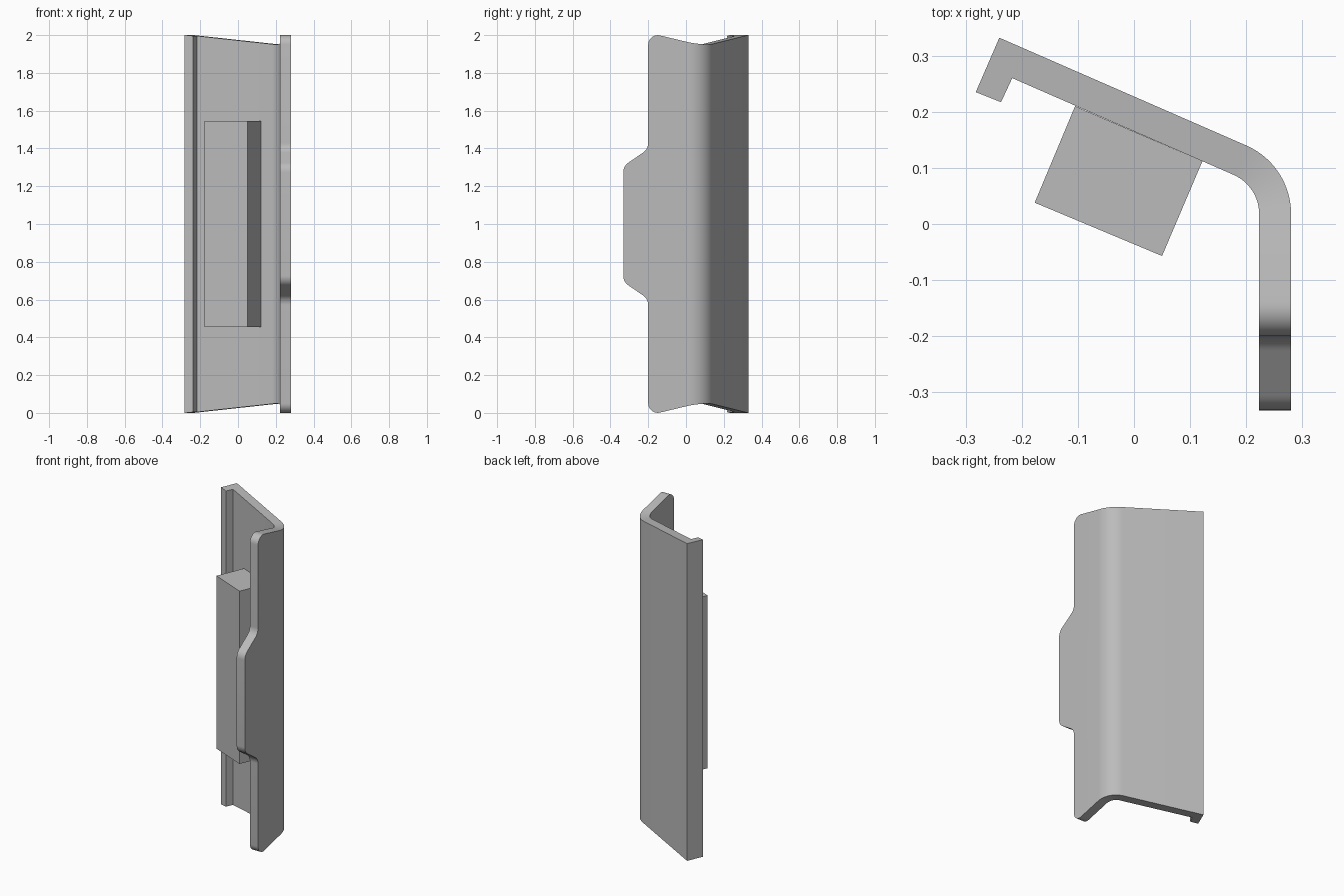
import bpy, bmesh, math
from mathutils import Vector

cube = bpy.data.objects.get("Cube")
if cube:
    bpy.data.objects.remove(cube)

grey = bpy.data.materials.new("plain grey")
grey.use_nodes = True
colour = (0.5, 0.5, 0.5, 1)
grey.diffuse_color = colour
grey.node_tree.nodes["Principled BSDF"].inputs["Base Color"].default_value = colour


def finish(name, bm):
    bmesh.ops.recalc_face_normals(bm, faces=bm.faces)
    mesh = bpy.data.meshes.new(name)
    bm.to_mesh(mesh)
    bm.free()
    obj = bpy.data.objects.new(name, mesh)
    bpy.context.collection.objects.link(obj)
    mesh.materials.append(grey)
    return obj


def fillet(before, corner, after, r, steps=8):
    """Points of a rounded 2D corner."""
    a, c, b = Vector(before), Vector(corner), Vector(after)
    u, v = (a - c).normalized(), (b - c).normalized()
    half = u.angle(v) / 2
    centre = c + (u + v).normalized() * r / math.sin(half)
    start = c + u * r / math.tan(half) - centre
    end = c + v * r / math.tan(half) - centre
    sweep = start.angle_signed(end)
    points = []
    for i in range(steps + 1):
        t = -sweep * i / steps
        points.append(centre + Vector((start.x * math.cos(t) - start.y * math.sin(t),
                                       start.x * math.sin(t) + start.y * math.cos(t))))
    return points


# Sheet dimensions
INNER, OUTER = 0.223, 0.28
BEND = Vector((0.147, 0.018))
R_IN, R_OUT = INNER - BEND.x, OUTER - BEND.x
TURN = math.radians(66.4)
ARM_SLOPE, PLATE_SLOPE = -0.24, 0.1
JOIN_Z = 1.961

bm = bmesh.new()

# Side arm: stepped outline with rounded corners, mirrored about mid height
corners = [(BEND.y, JOIN_Z), (-0.2, 2.013), (-0.2, 1.397), (-0.332, 1.306), (-0.332, 1.0)]
radii = [0.05, 0.06, 0.06]
outline = [Vector(corners[0])]
for i, r in enumerate(radii):
    outline += fillet(corners[i], corners[i + 1], corners[i + 2], r)
outline += [Vector((p.x, 2 - p.y)) for p in reversed(outline)]
arm_in = [bm.verts.new((INNER, p.x, p.y)) for p in outline]
arm_out = [bm.verts.new((OUTER, p.x, p.y)) for p in outline]
bm.faces.new(arm_in)
bm.faces.new(arm_out)
for i in range(len(outline) - 1):
    bm.faces.new((arm_in[i], arm_in[i + 1], arm_out[i + 1], arm_out[i]))

# Bend, back plate and hooked lip: lofted sections of inner and outer edges
sections = []
length = TURN * (R_IN + R_OUT) / 2
STEPS = 14
for i in range(1, STEPS + 1):
    a = TURN * i / STEPS
    s = length * i / STEPS
    z = JOIN_Z + ARM_SLOPE * s + (PLATE_SLOPE - ARM_SLOPE) * s * s / (2 * length)
    ray = Vector((math.cos(a), math.sin(a)))
    sections.append([(*(BEND + ray * r), z) for r in (R_IN, R_OUT)])
along = Vector((-math.sin(TURN), math.cos(TURN)))
bend_end = Vector(sections[-1][1][:2])
bend_z = z
for pair in (((-0.217, 0.26), (-0.24, 0.332)), ((-0.237, 0.217), (-0.282, 0.235))):
    sections.append([(*p, bend_z + PLATE_SLOPE * (Vector(p) - bend_end).dot(along))
                     for p in pair])

previous = [arm_in[0], arm_out[0], arm_out[-1], arm_in[-1]]
for (xi, yi, zi), (xo, yo, zo) in sections:
    ring = [bm.verts.new(p) for p in
            ((xi, yi, zi), (xo, yo, zo), (xo, yo, 2 - zo), (xi, yi, 2 - zi))]
    for k in range(4):
        n = (k + 1) % 4
        bm.faces.new((previous[k], previous[n], ring[n], ring[k]))
    previous = ring
bm.faces.new(previous)

bracket = finish("bent_bracket", bm)
bpy.ops.object.select_all(action="DESELECT")
bpy.context.view_layer.objects.active = bracket
bracket.select_set(True)
bpy.ops.object.shade_smooth_by_angle(angle=math.radians(30))

# Block on the inside of the back plate
bm = bmesh.new()
base = [bm.verts.new((x, y, 0.455)) for x, y in
        ((-0.177, 0.038), (0.05, -0.057), (0.122, 0.112), (-0.105, 0.21))]
face = bm.faces.new(base)
top = bmesh.ops.extrude_face_region(bm, geom=[face])
bmesh.ops.translate(bm, vec=(0, 0, 1.09),
                    verts=[g for g in top["geom"] if isinstance(g, bmesh.types.BMVert)])
if not any(f.normal.z < -0.9 or f.calc_center_median().z < 0.5 for f in bm.faces):
    bm.faces.new(base)
finish("inner_block", bm)
